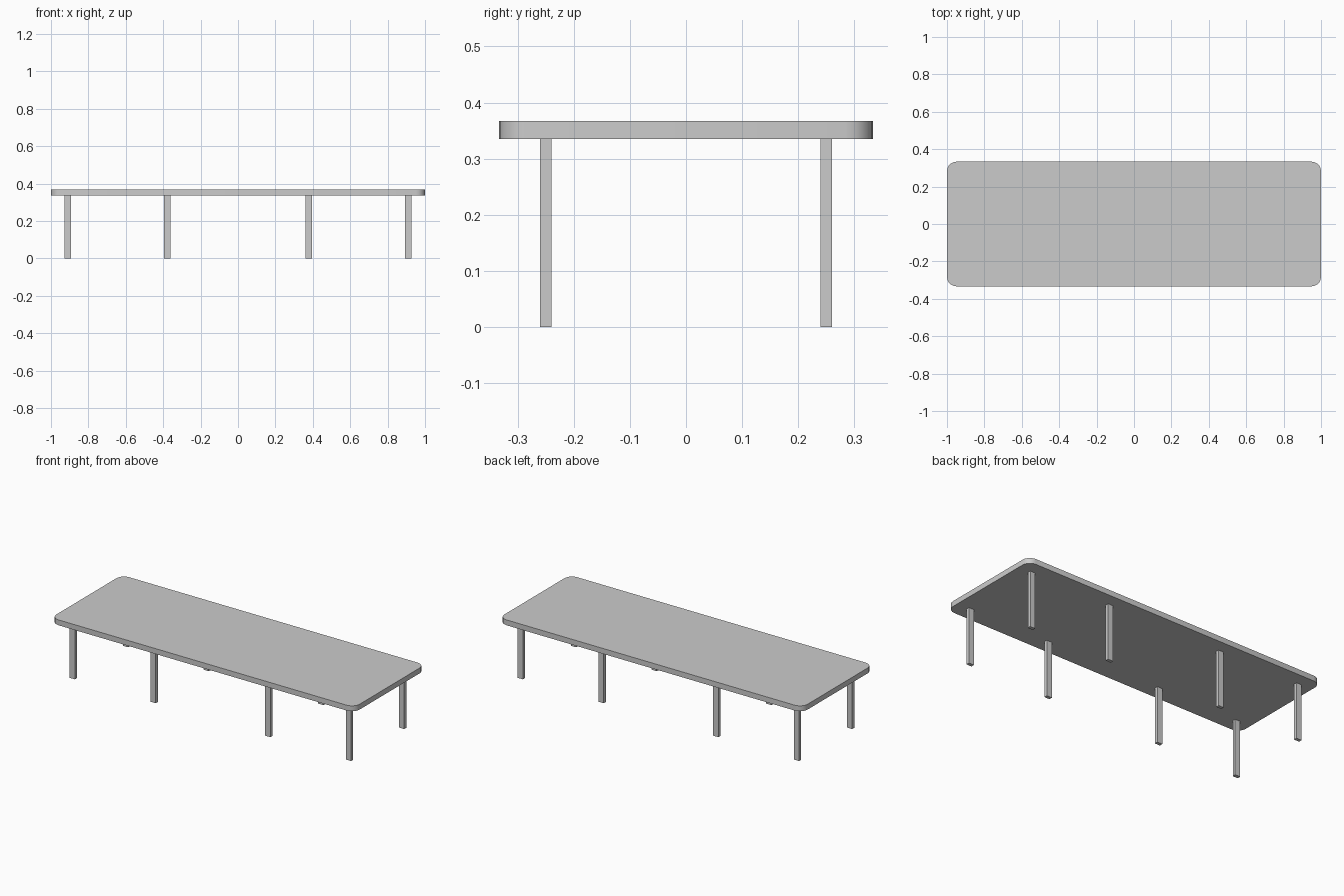
import bpy, bmesh
from math import sin, cos, pi

if "Cube" in bpy.data.objects:
    bpy.data.objects.remove(bpy.data.objects["Cube"])

TOP_Z, UNDER_Z = 0.367, 0.335
HX, HY, RADIUS, SEGS = 1.0, 0.333, 0.05, 5


def add_object(name, bm):
    mesh = bpy.data.meshes.new(name)
    bm.to_mesh(mesh)
    bm.free()
    obj = bpy.data.objects.new(name, mesh)
    bpy.context.collection.objects.link(obj)
    return obj


# Table top: rounded rectangle extruded upwards
bm = bmesh.new()
outline = []
for i, (sx, sy) in enumerate([(1, 1), (-1, 1), (-1, -1), (1, -1)]):
    for k in range(SEGS + 1):
        a = (i + k / SEGS) * pi / 2
        outline.append(bm.verts.new((sx * (HX - RADIUS) + RADIUS * cos(a),
                                     sy * (HY - RADIUS) + RADIUS * sin(a), UNDER_Z)))
face = bm.faces.new(outline)
ext = bmesh.ops.extrude_face_region(bm, geom=[face])
for v in ext["geom"]:
    if isinstance(v, bmesh.types.BMVert):
        v.co.z = TOP_Z
bmesh.ops.recalc_face_normals(bm, faces=bm.faces)
top = add_object("table_top", bm)
bpy.context.view_layer.objects.active = top
top.select_set(True)
bpy.ops.object.shade_smooth_by_angle()

# Legs: four flat bars along each long side
for side, y in (("front", -0.25), ("back", 0.25)):
    for n, x in enumerate((-0.911, -0.378, 0.378, 0.911), 1):
        bm = bmesh.new()
        bmesh.ops.create_cube(bm, size=1)
        bmesh.ops.scale(bm, vec=(0.034, 0.02, UNDER_Z), verts=bm.verts)
        bmesh.ops.translate(bm, vec=(x, y, UNDER_Z / 2), verts=bm.verts)
        add_object(f"{side}_leg_{n}", bm)
